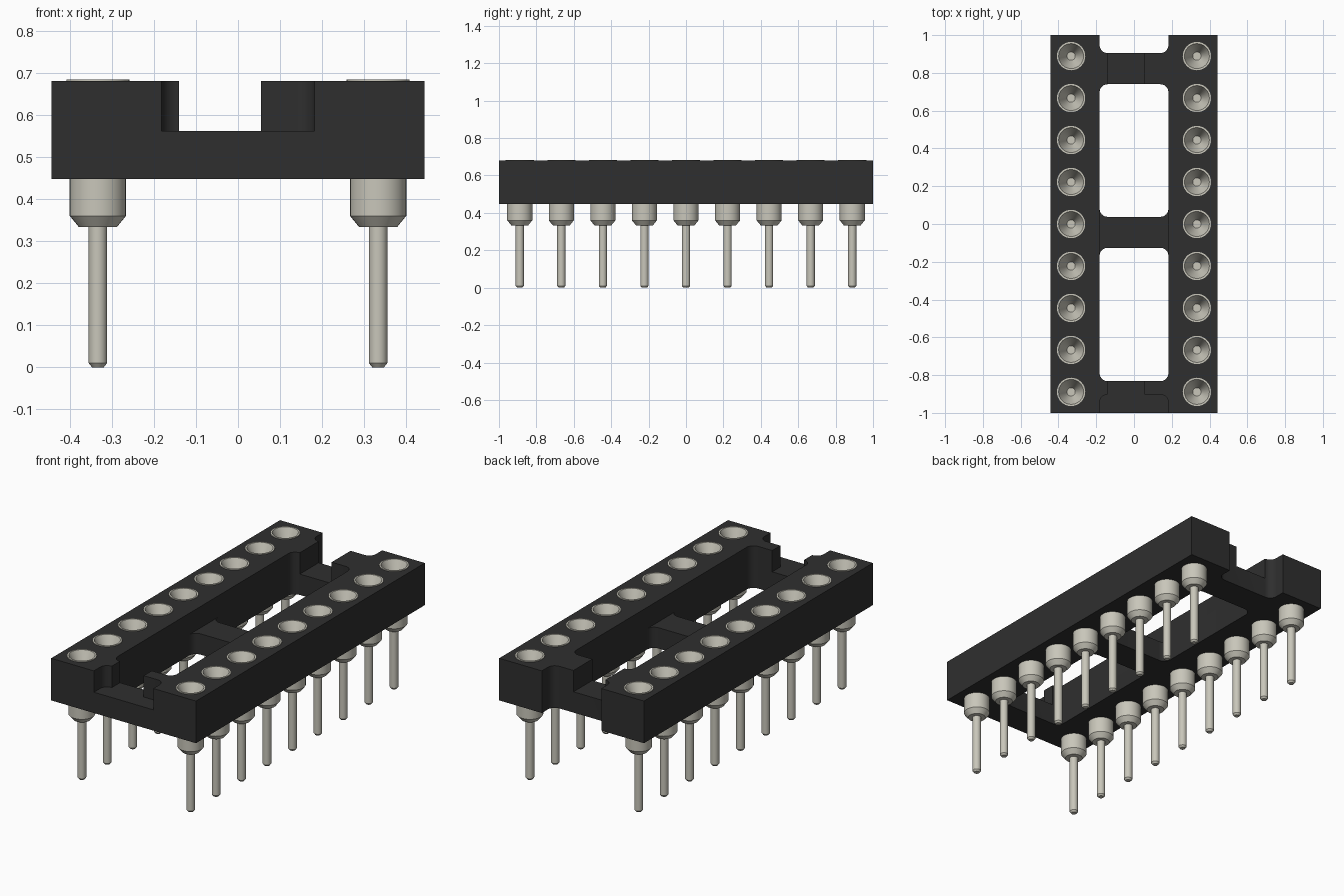
import bpy
import bmesh
from math import pi, cos, sin, radians
from mathutils import Vector

if "Cube" in bpy.data.objects:
    bpy.data.objects.remove(bpy.data.objects["Cube"])

BOTTOM, FLOOR, TOP = 0.447, 0.562, 0.68
PITCH, ROW_X = 2 / 9, 0.333


def material(name, color, roughness):
    mat = bpy.data.materials.new(name)
    mat.use_nodes = True
    mat.diffuse_color = color
    bsdf = mat.node_tree.nodes["Principled BSDF"]
    bsdf.inputs["Base Color"].default_value = color
    bsdf.inputs["Roughness"].default_value = roughness
    return mat


def make_object(name, bm, mat=None):
    bmesh.ops.recalc_face_normals(bm, faces=bm.faces)
    mesh = bpy.data.meshes.new(name)
    bm.to_mesh(mesh)
    bm.free()
    obj = bpy.data.objects.new(name, mesh)
    bpy.context.collection.objects.link(obj)
    if mat:
        mesh.materials.append(mat)
    return obj


def activate(obj):
    bpy.ops.object.select_all(action="DESELECT")
    obj.select_set(True)
    bpy.context.view_layer.objects.active = obj


def block(name, x, y, z, radius=0, mat=None):
    """Upright prism over a rectangle, with optionally rounded corners."""
    bm = bmesh.new()
    points = []
    corners = [(x[1], y[1]), (x[0], y[1]), (x[0], y[0]), (x[1], y[0])]
    signs = [(1, 1), (-1, 1), (-1, -1), (1, -1)]
    steps = 8 if radius else 0
    for i, ((cx, cy), (sx, sy)) in enumerate(zip(corners, signs)):
        for k in range(steps + 1):
            a = pi / 2 * (i + (k / steps if steps else 0))
            points.append((cx - radius * sx + radius * cos(a),
                           cy - radius * sy + radius * sin(a), z[0]))
    face = bm.faces.new([bm.verts.new(p) for p in points])
    extruded = bmesh.ops.extrude_face_region(bm, geom=[face])["geom"]
    verts = [g for g in extruded if isinstance(g, bmesh.types.BMVert)]
    bmesh.ops.translate(bm, verts=verts, vec=(0, 0, z[1] - z[0]))
    return make_object(name, bm, mat)


def cut(target, cutter):
    mod = target.modifiers.new("cut", "BOOLEAN")
    mod.operation = "DIFFERENCE"
    mod.solver = "EXACT"
    mod.object = cutter
    activate(target)
    bpy.ops.object.modifier_apply(modifier=mod.name)
    bpy.data.objects.remove(cutter)


def lathe(name, profile, mat, segments=32):
    bm = bmesh.new()
    verts = [bm.verts.new((r, 0, z)) for r, z in profile]
    edges = [bm.edges.new(pair) for pair in zip(verts, verts[1:])]
    bmesh.ops.spin(bm, geom=verts + edges, cent=(0, 0, 0), axis=(0, 0, 1),
                   angle=2 * pi, steps=segments, use_merge=True)
    bmesh.ops.remove_doubles(bm, verts=bm.verts, dist=0.0001)
    return make_object(name, bm, mat)


plastic = material("black plastic", (0.028, 0.028, 0.028, 1), 0.6)
metal = material("tinned metal", (0.58, 0.565, 0.49, 1), 0.5)

pin_spots = [(side, i, Vector((side * ROW_X, (i - 4) * PITCH, 0)))
             for side in (-1, 1) for i in range(9)]

# Housing: two rails joined by three cross bars
housing = block("housing", (-0.443, 0.443), (-1, 1), (BOTTOM, TOP), mat=plastic)
inner, through, upper = (-0.182, 0.182), (0.3, 0.9), (FLOOR, 0.9)
cut(housing, block("front_window", inner, (-0.832, -0.126), through, 0.042))
cut(housing, block("back_window", inner, (0.038, 0.74), through, 0.042))
cut(housing, block("back_notch", inner, (0.905, 1.3), through, 0.042))
cut(housing, block("front_notch", inner, (-1.3, -0.903), upper, 0.042))
cut(housing, block("middle_dip", inner, (-0.3, 0.3), upper))
cut(housing, block("channel", (-0.14, 0.055), (-1.2, 1.2), upper))

# Socket holes through both rails
bm = bmesh.new()
for side, i, spot in pin_spots:
    ring = bmesh.ops.create_cone(bm, cap_ends=True, segments=32, radius1=0.066,
                                 radius2=0.066, depth=0.6)["verts"]
    bmesh.ops.translate(bm, verts=ring, vec=spot + Vector((0, 0, 0.6)))
cut(housing, make_object("socket_holes", bm))
activate(housing)
bpy.ops.object.shade_smooth_by_angle(angle=radians(30))

# Turned pin: leg, tapered collar, rim and funnel
profile = [(0, 0), (0.014, 0), (0.022, 0.01), (0.022, 0.333), (0.045, 0.333),
           (0.067, 0.36), (0.067, TOP - 0.002), (0.075, TOP - 0.002),
           (0.075, TOP + 0.004), (0.066, TOP + 0.004), (0.022, 0.58), (0, 0.58)]
pin = lathe("pin", profile, metal)
activate(pin)
bpy.ops.object.shade_smooth_by_angle(angle=radians(30))
for side, i, spot in pin_spots:
    copy = bpy.data.objects.new(f"pin_{'left' if side > 0 else 'right'}_{i + 1}", pin.data)
    copy.location = spot
    bpy.context.collection.objects.link(copy)
bpy.data.objects.remove(pin)
